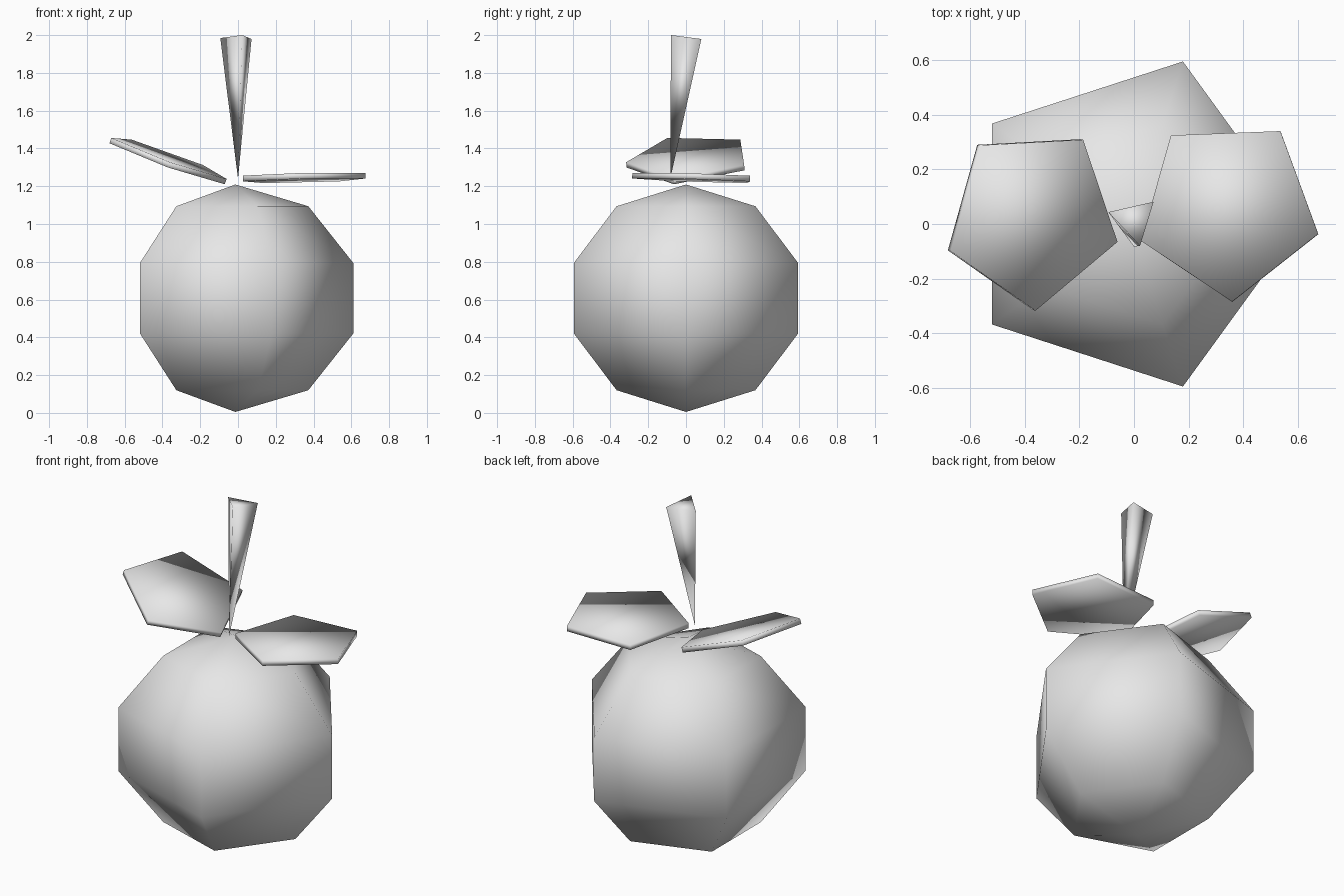
import bpy
import bmesh
from math import atan2, radians
from mathutils import Matrix, Vector

if "Cube" in bpy.data.objects:
    bpy.data.objects.remove(bpy.data.objects["Cube"], do_unlink=True)

grey = bpy.data.materials.new("plain_grey")
grey.use_nodes = True
grey.diffuse_color = (0.8, 0.8, 0.8, 1)
grey.node_tree.nodes["Principled BSDF"].inputs["Base Color"].default_value = (0.8, 0.8, 0.8, 1)


def finish(name, bm, phase, axis, centre):
    """Turn one corner to the phase angle, tilt z onto the axis, place and shade."""
    corner = next(v.co for v in bm.verts if v.co.xy.length > 0.01)
    turn = Matrix.Rotation(radians(phase) - atan2(corner.y, corner.x), 4, "Z")
    tilt = Vector((0, 0, 1)).rotation_difference(Vector(axis)).to_matrix().to_4x4()
    bm.transform(Matrix.Translation(centre) @ tilt @ turn)
    bmesh.ops.recalc_face_normals(bm, faces=bm.faces)
    mesh = bpy.data.meshes.new(name)
    bm.to_mesh(mesh)
    bm.free()
    mesh.materials.append(grey)
    for face in mesh.polygons:
        face.use_smooth = True
    bpy.context.collection.objects.link(bpy.data.objects.new(name, mesh))


# Fruit body: five-sided smooth ball
bm = bmesh.new()
bmesh.ops.create_uvsphere(bm, u_segments=5, v_segments=5, radius=1)
bmesh.ops.scale(bm, vec=(0.657, 0.657, 0.602), verts=bm.verts)
finish("fruit_body", bm, 0, (0, 0, 1), (-0.014, 0, 0.607))

# Stem: three-sided spike, point down, leaning back
tip, top = Vector((0, -0.083, 1.24)), Vector((0, 0.015, 1.988))
axis = top - tip
bm = bmesh.new()
bmesh.ops.create_cone(bm, cap_ends=True, segments=3, radius1=0, radius2=0.098,
                      depth=axis.length)
bmesh.ops.remove_doubles(bm, verts=bm.verts, dist=0.0001)
finish("stem", bm, 43, axis, (tip + top) / 2)

# Leaves: thin tilted five-sided plates
for name, axis, centre in (
    ("left_leaf", (-0.024, 0.032, 1), (0.346, 0.056, 1.245)),
    ("right_leaf", (0.36, -0.077, 1), (-0.373, 0.024, 1.342)),
):
    bm = bmesh.new()
    bmesh.ops.create_cone(bm, cap_ends=True, segments=5, radius1=0.341, radius2=0.341,
                          depth=0.03)
    finish(name, bm, -15.8, axis, centre)
